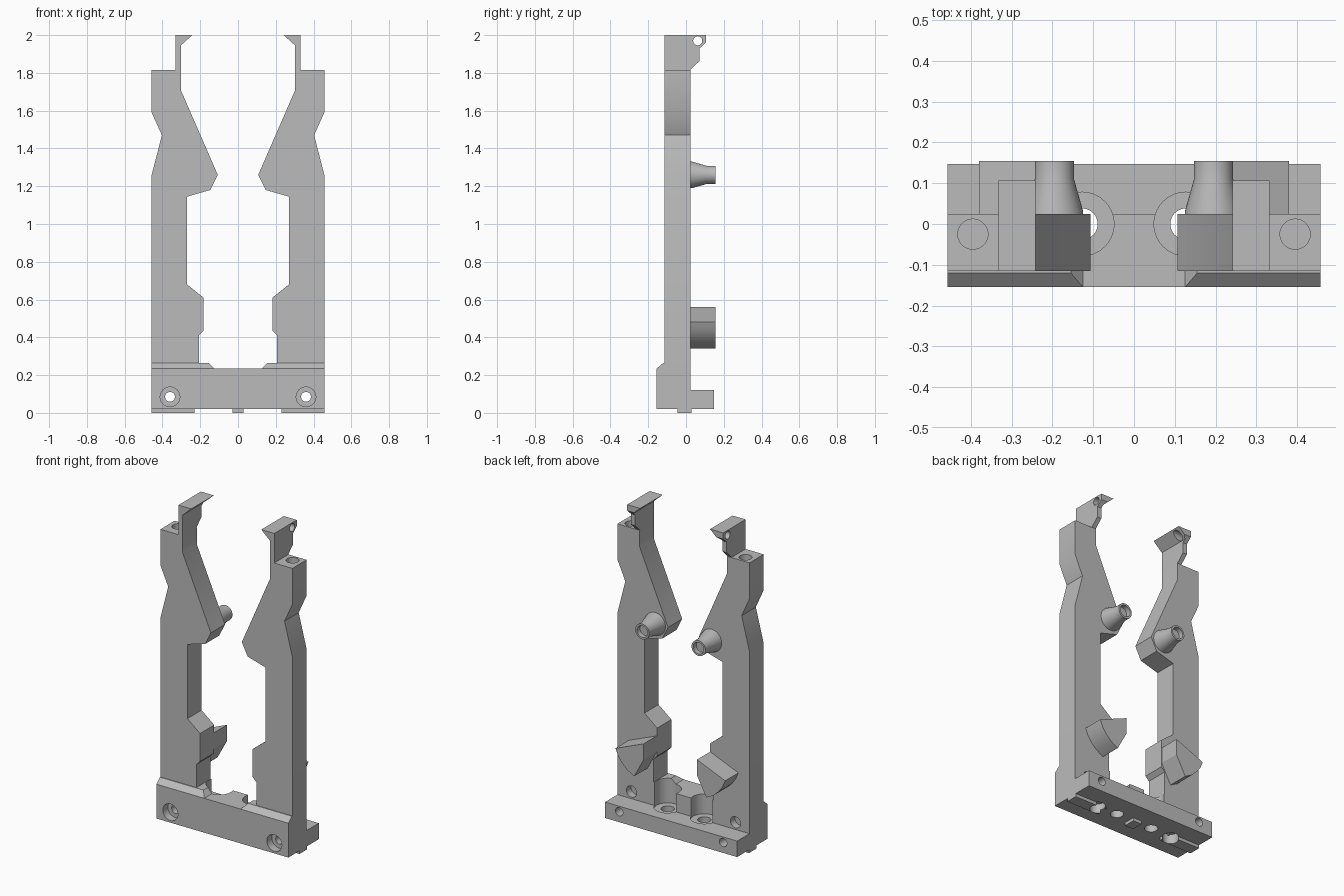
import bpy, bmesh, math
from mathutils import Vector, Matrix

if "Cube" in bpy.data.objects:
    bpy.data.objects.remove(bpy.data.objects["Cube"], do_unlink=True)

GREY = (0.5, 0.5, 0.5, 1)
grey = bpy.data.materials.new("plain grey")
grey.use_nodes = True
grey.diffuse_color = GREY
grey.node_tree.nodes["Principled BSDF"].inputs["Base Color"].default_value = GREY

AXES = {"x": Vector((1, 0, 0)), "y": Vector((0, 1, 0)), "z": Vector((0, 0, 1))}


def finish(name, bm):
    bmesh.ops.remove_doubles(bm, verts=bm.verts, dist=1e-5)
    bmesh.ops.recalc_face_normals(bm, faces=bm.faces)
    mesh = bpy.data.meshes.new(name)
    bm.to_mesh(mesh)
    bm.free()
    mesh.materials.append(grey)
    obj = bpy.data.objects.new(name, mesh)
    bpy.context.collection.objects.link(obj)
    return obj


def prism(name, profile, axis, start, end, side=1):
    """Extrude a profile (xz along y, or yz along x); side mirrors it in x."""
    bm = bmesh.new()
    if axis == "y":
        verts = [bm.verts.new((side * a, start, b)) for a, b in profile]
    else:
        verts = [bm.verts.new((start, a, b)) for a, b in profile]
    face = bm.faces.new(verts)
    ext = bmesh.ops.extrude_face_region(bm, geom=[face])
    moved = [v for v in ext["geom"] if isinstance(v, bmesh.types.BMVert)]
    bmesh.ops.translate(bm, verts=moved, vec=AXES[axis] * (end - start))
    return finish(name, bm)


def box(name, x0, x1, y0, y1, z0, z1):
    return prism(name, [(x0, z0), (x1, z0), (x1, z1), (x0, z1)], "y", y0, y1)


def rod(center, radius, axis, length):
    bm = bmesh.new()
    turn = Vector((0, 0, 1)).rotation_difference(AXES[axis]).to_matrix().to_4x4()
    bmesh.ops.create_cone(bm, cap_ends=True, segments=40, radius1=radius, radius2=radius,
                          depth=length, matrix=Matrix.Translation(center) @ turn)
    return finish("cutter", bm)


def combine(obj, other, operation="DIFFERENCE"):
    other.hide_render = True
    mod = obj.modifiers.new("combine", "BOOLEAN")
    mod.operation, mod.solver, mod.object = operation, "EXACT", other
    bpy.context.view_layer.objects.active = obj
    bpy.ops.object.modifier_apply(modifier=mod.name)
    bpy.data.objects.remove(other, do_unlink=True)


def lathe(name, profile, x, z):
    """Turn a (radius, y) profile around an axis along y."""
    bm = bmesh.new()
    verts = [bm.verts.new((x + r, y, z)) for r, y in profile]
    edges = [bm.edges.new(pair) for pair in zip(verts, verts[1:])]
    bmesh.ops.spin(bm, geom=verts + edges, cent=(x, 0, z), axis=(0, 1, 0),
                   angle=math.tau, steps=40, use_duplicate=False)
    return finish(name, bm)


FRONT, BACK = -0.115, 0.025

# Base: wall with a lowered middle, rear flange and underside pads
half = [(0.125, 0.235), (0.155, 0.265), (0.457, 0.265), (0.457, 0.02)]
base = prism("base", half + [(-x, z) for x, z in reversed(half)], "y", -0.155, BACK)
combine(base, box("flange", -0.457, 0.457, -0.05, 0.147, 0.02, 0.12), "UNION")
for x0, x1 in ((-0.457, -0.23), (-0.03, 0.03), (0.23, 0.457)):
    combine(base, box("pad", x0, x1, -0.045, 0.03, 0, 0.05), "UNION")
# Sloped front top edge
combine(base, prism("cutter", [(-0.155, 0.235), (-0.12, 0.265), (-0.12, 0.3), (-0.2, 0.3),
                               (-0.2, 0.235)], "x", -0.6, 0.6))
for s in (-1, 1):
    combine(base, rod((s * 0.127, 0, 0.21), 0.078, "z", 0.2))      # pocket
    combine(base, rod((s * 0.127, 0, 0.1), 0.038, "z", 0.4))       # through hole
    combine(base, rod((s * 0.27, 0, 0), 0.045, "z", 0.12))         # underside socket
    combine(base, rod((s * 0.36, -0.155, 0.085), 0.052, "y", 0.1)) # screw head recess
    combine(base, rod((s * 0.36, 0, 0.085), 0.026, "y", 0.5))      # screw hole
    combine(base, rod((s * 0.36, 0.055, 0.165), 0.035, "y", 0.15)) # rear socket

COLUMN = [(0.457, 0.26), (0.457, 1.26), (0.403, 1.47), (0.457, 1.59), (0.457, 1.815),
          (0.303, 1.815), (0.303, 1.71), (0.107, 1.26), (0.147, 1.18), (0.27, 1.145),
          (0.27, 0.68), (0.182, 0.61), (0.182, 0.435), (0.207, 0.41), (0.207, 0.26)]
HORN = [(0.303, 1.815), (0.332, 1.815), (0.332, 2), (0.242, 2), (0.303, 1.945)]
HORN_SIDE = [(FRONT, 1.8), (0.022, 1.815), (0.072, 1.863), (0.072, 1.93), (0.107, 1.962),
             (0.107, 2.1), (FRONT, 2.1)]
# Wedge with a rounded lower outer side
CLIP = [(0.185, 0.56), (0.38, 0.48), (0.362, 0.437), (0.335, 0.4), (0.3, 0.367),
        (0.25, 0.34), (0.185, 0.46)]
PEG = [(0, 0), (0.07, 0), (0.07, 0.032), (0.048, 0.11), (0.048, 0.155), (0.036, 0.155),
       (0.036, 0.125), (0, 0.125)]

parts = [base]
for s, label in ((1, "left"), (-1, "right")):
    # Column with a socket in its top
    column = prism(label + "_column", COLUMN, "y", FRONT, BACK, s)
    combine(column, rod((s * 0.395, -0.025, 1.815), 0.037, "z", 0.2))

    # Hooked horn with a cross hole
    horn = prism(label + "_horn", HORN, "y", FRONT, 0.15, s)
    combine(horn, prism("cutter", HORN_SIDE, "x", -0.6, 0.6), "INTERSECT")
    combine(horn, rod((s * 0.3, 0.062, 1.97), 0.024, "x", 0.4))

    # Rear peg and clip
    peg = lathe(label + "_peg", PEG, s * 0.195, 1.26)
    clip = prism(label + "_clip", CLIP, "y", 0.02, 0.155, s)
    parts += [column, horn, peg, clip]

bpy.ops.object.select_all(action="DESELECT")
for part in parts:
    part.select_set(True)
bpy.context.view_layer.objects.active = base
bpy.ops.object.shade_smooth_by_angle(angle=math.radians(25))
